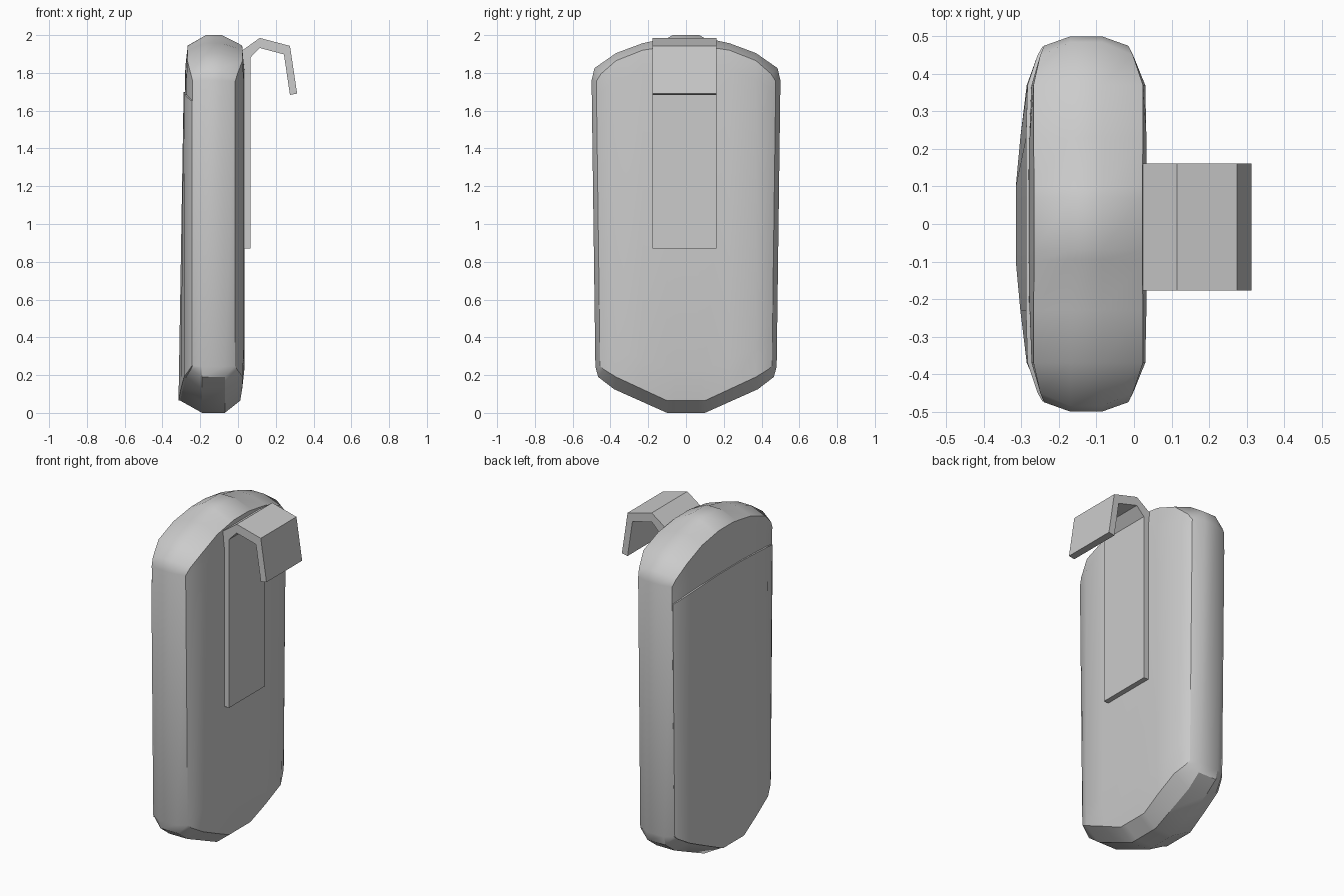
import bpy, bmesh, math

if "Cube" in bpy.data.objects:
    bpy.data.objects.remove(bpy.data.objects["Cube"])


def finish(name, bm, smooth=True):
    bmesh.ops.remove_doubles(bm, verts=bm.verts, dist=0.0001)
    bmesh.ops.recalc_face_normals(bm, faces=bm.faces)
    me = bpy.data.meshes.new(name)
    bm.to_mesh(me)
    bm.free()
    ob = bpy.data.objects.new(name, me)
    bpy.context.collection.objects.link(ob)
    bpy.ops.object.select_all(action='DESELECT')
    ob.select_set(True)
    bpy.context.view_layer.objects.active = ob
    if smooth:
        bpy.ops.object.shade_smooth_by_angle(angle=math.radians(30))
    return ob


def strips(bm, rows, closed=False):
    """Quads between neighbouring rows of points."""
    grid = [[bm.verts.new(p) for p in r] for r in rows]
    n = len(grid[0])
    for a, b in zip(grid, grid[1:]):
        for i in range(n if closed else n - 1):
            j = (i + 1) % n
            bm.faces.new((a[i], a[j], b[j], b[i]))


def both_sides(pts):
    return [(x, -y, z) for x, y, z in reversed(pts)] + list(pts)


# Body outlines (y, z), centre to side: face crease and outer rim
crease_low = [(.06, .065), (.10, .065), (.23, .125), (.37, .19), (.435, .23), (.455, .25)]
crease_top = [(.07, 1.945), (.10, 1.94), (.23, 1.92), (.37, 1.865), (.45, 1.795), (.475, 1.755)]
rim_low = [(.06, 0), (.10, 0), (.23, .058), (.38, .125), (.465, .19), (.48, .245)]
rim_top = [(.07, 2.0), (.095, 1.986), (.23, 1.957), (.37, 1.905), (.485, 1.825), (.50, 1.76)]

# Depth (x) of both faces at each column
back_low = [.012, .012, .022, .025, -.005, -.015]
back_mid = [.034, .034, .033, .03, -.002, -.015]
back_top = [.022, .022, .024, .024, -.003, -.015]
front_low = [-.306, -.306, -.293, -.275, -.25, -.24]
front_top = [-.266, -.266, -.268, -.268, -.25, -.24]


def join(xs, yz):
    return [(x, y, z) for x, (y, z) in zip(xs, yz)]


def ring(low, top):
    half = low + top[::-1]
    return half + [(x, -y, z) for x, y, z in reversed(half)]


def between(xs, t):
    return [(x, a[0] + (b[0] - a[0]) * t, a[1] + (b[1] - a[1]) * t)
            for x, a, b in zip(xs, crease_low, crease_top)]


# Body shell: back crease, two rim rings, front crease, then the two faces
bm = bmesh.new()
bl, bt = join(back_low, crease_low), join(back_top, crease_top)
fl, ft = join(front_low, crease_low), join(front_top, crease_top)
strips(bm, [ring(bl, bt),
            ring(join([-.07] * 6, rim_low), join([-.085] * 6, rim_top)),
            ring(join([-.19] * 6, rim_low), join([-.17] * 6, rim_top)),
            ring(fl, ft)], closed=True)
strips(bm, [both_sides(r) for r in (bl, between(back_mid, .09), between(back_mid, .94), bt)])
front_mid = [-.279, -.279, -.278, -.273, -.25, -.24]
strips(bm, [both_sides(r) for r in (fl, between(front_mid, .94), ft)])
finish("body", bm)

# Thin raised panel on the front face
bm = bmesh.new()
panel_top = [(.07, 1.70), (.10, 1.70), (.23, 1.695), (.37, 1.685), (.45, 1.66), (.473, 1.65)]
off = [.009, .009, .01, .011, .007, .004]
low = join([x - o for x, o in zip(front_low, off)], crease_low)
top = join([x - o for x, o in zip(front_mid, off)], panel_top)
inner = [[(x + .02, y, z) for x, y, z in both_sides(r)] for r in (low, top)]
outer = [both_sides(r) for r in (low, top)]
strips(bm, [inner[0], outer[0], outer[1], inner[1], inner[0]])
for k in (0, -1):
    bm.faces.new([bm.verts.new(p[k]) for p in (inner[0], outer[0], outer[1], inner[1])])
finish("front_panel", bm)

# Bent belt clip
clip = [(.024, .87), (.024, 1.92), (.115, 1.985), (.275, 1.943), (.313, 1.69),
        (.275, 1.684), (.243, 1.898), (.115, 1.932), (.065, 1.88), (.065, .87)]
bm = bmesh.new()
f = bm.faces.new([bm.verts.new((x, -.177, z)) for x, z in clip])
ext = bmesh.ops.extrude_face_region(bm, geom=[f], use_keep_orig=True)
moved = [v for v in ext["geom"] if isinstance(v, bmesh.types.BMVert)]
bmesh.ops.translate(bm, vec=(0, .338, 0), verts=moved)
finish("belt_clip", bm, smooth=False)
